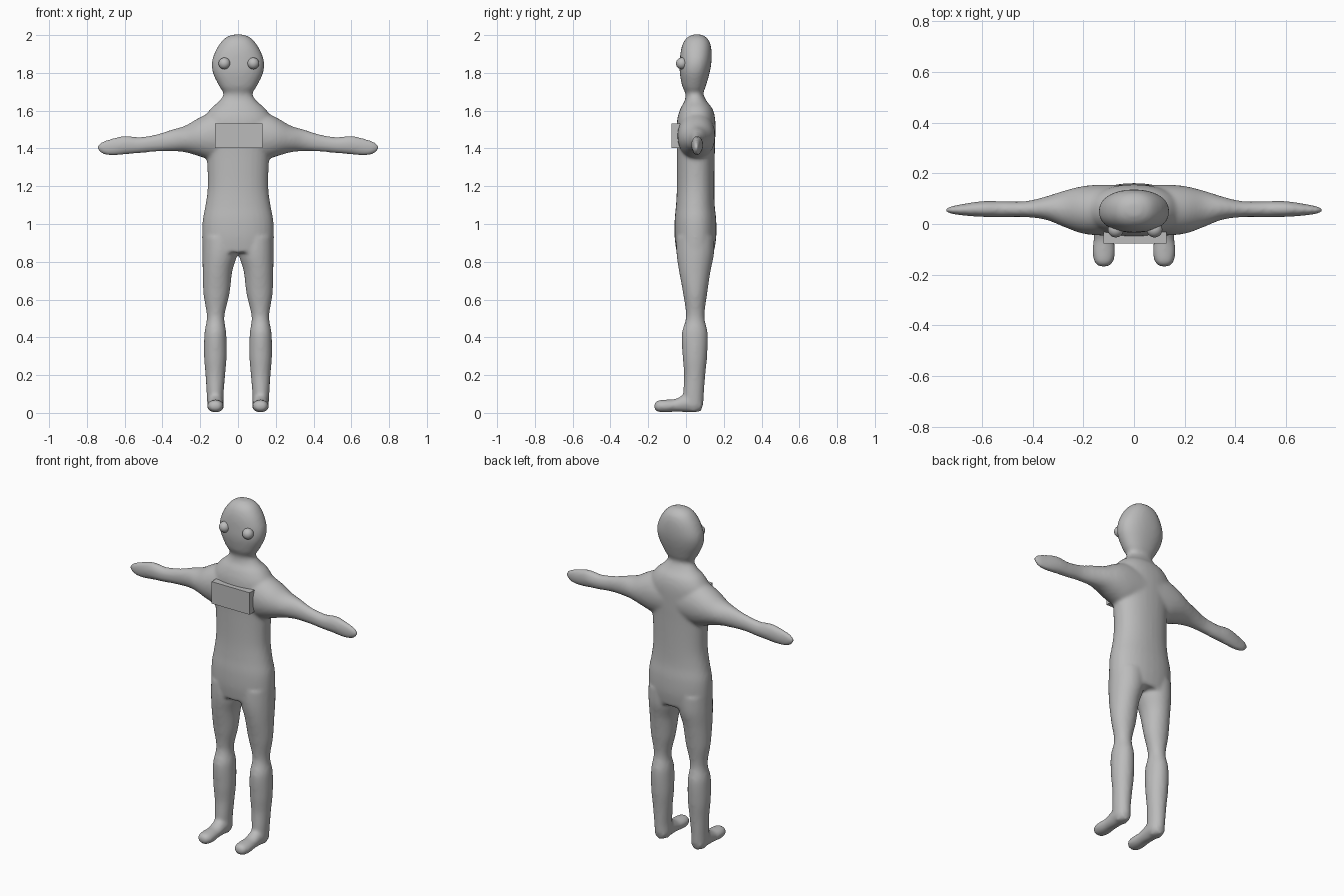
import bpy, bmesh, math
from mathutils import Vector

grey = bpy.data.materials.new("plain grey")
grey.diffuse_color = (0.5, 0.5, 0.5, 1)
SIDES, STEPS = 32, 6


def spline(rings):
    """Catmull-Rom smoothing of a list of section tuples."""
    out = []
    for i in range(len(rings) - 1):
        p = [Vector(rings[min(max(i + k, 0), len(rings) - 1)]) for k in (-1, 0, 1, 2)]
        for s in range(STEPS):
            t = s / STEPS
            out.append(0.5 * (2 * p[1] + (p[2] - p[0]) * t
                       + (2 * p[0] - 5 * p[1] + 4 * p[2] - p[3]) * t * t
                       + (3 * p[1] - p[0] - 3 * p[2] + p[3]) * t ** 3))
    return out + [Vector(rings[-1])]


def loft(bm, rings, axis, power=1.0, flip=1):
    """Rings are (position, a min, a max, b min, b max) along the axis."""
    loops = []
    for pos, a0, a1, b0, b1 in spline(rings):
        loop = []
        for k in range(SIDES):
            t = 2 * math.pi * k / SIDES
            c, s = math.cos(t), math.sin(t)
            a = (a0 + a1) / 2 + (a1 - a0) / 2 * math.copysign(abs(c) ** power, c)
            b = (b0 + b1) / 2 + (b1 - b0) / 2 * math.copysign(abs(s) ** power, s)
            x, y, z = {'z': (a, b, pos), 'x': (pos, b, a), 'y': (a, pos, b)}[axis]
            loop.append(bm.verts.new((x * flip, y, z)))
        loops.append(loop)
    faces = [bm.faces.new(loops[0]), bm.faces.new(loops[-1][::-1])]
    for l0, l1 in zip(loops, loops[1:]):
        for k in range(SIDES):
            n = (k + 1) % SIDES
            faces.append(bm.faces.new((l0[k], l1[k], l1[n], l0[n])))
    bmesh.ops.recalc_face_normals(bm, faces=faces)


def finish(name, bm, smooth=True):
    me = bpy.data.meshes.new(name)
    bm.to_mesh(me)
    bm.free()
    me.materials.append(grey)
    ob = bpy.data.objects.new(name, me)
    bpy.context.collection.objects.link(ob)
    for p in me.polygons:
        p.use_smooth = smooth
    return ob


bm = bmesh.new()
# torso, neck and head
loft(bm, [(0.85, -.187, .187, -.05, .148), (0.93, -.19, .19, -.06, .16),
          (1.02, -.187, .187, -.06, .16), (1.10, -.172, .172, -.053, .152),
          (1.20, -.16, .16, -.048, .15), (1.35, -.165, .165, -.048, .152),
          (1.45, -.18, .18, -.05, .155), (1.55, -.18, .18, -.047, .155),
          (1.61, -.145, .145, -.03, .14), (1.65, -.10, .10, -.008, .11),
          (1.69, -.077, .077, -.003, .092), (1.73, -.10, .10, -.02, .105),
          (1.80, -.133, .133, -.033, .125), (1.86, -.138, .138, -.033, .135),
          (1.92, -.117, .117, -.027, .135), (1.965, -.088, .088, -.012, .125),
          (1.99, -.06, .06, .01, .105), (2.003, -.025, .025, .035, .08)], 'z', 0.9)
for side in (-1, 1):
    # arm and hand
    loft(bm, [(0.05, 1.34, 1.60, -.045, .155), (0.14, 1.34, 1.59, -.045, .155),
              (0.21, 1.36, 1.56, -.036, .148), (0.28, 1.38, 1.52, -.01, .13),
              (0.35, 1.385, 1.50, .017, .108), (0.43, 1.383, 1.475, .027, .09),
              (0.52, 1.375, 1.46, .027, .09), (0.60, 1.368, 1.467, .028, .09),
              (0.67, 1.362, 1.452, .033, .08), (0.72, 1.372, 1.435, .04, .07),
              (0.742, 1.39, 1.42, .048, .062)], 'x', 1, side)
    # leg
    loft(bm, [(0.93, .004, .186, -.05, .15), (0.84, .004, .188, -.05, .148),
              (0.75, .03, .187, -.037, .13), (0.63, .045, .183, -.015, .112),
              (0.51, .072, .165, .0, .098), (0.42, .062, .178, -.022, .115),
              (0.30, .060, .18, -.018, .112), (0.20, .068, .172, -.01, .102),
              (0.10, .076, .166, -.015, .095), (0.04, .076, .162, -.01, .09),
              (0.01, .09, .15, .005, .075)], 'z', 1, side)
    # foot
    loft(bm, [(0.08, .09, .15, .01, .07), (0.05, .076, .162, .003, .10),
              (-0.01, .078, .16, .004, .095), (-0.06, .078, .16, .006, .073),
              (-0.11, .074, .164, .002, .07), (-0.15, .082, .157, .006, .066),
              (-0.168, .10, .14, .02, .05)], 'y', 1, side)
body = finish("body", bm)
# fuse all limbs into one soft skin
rm = body.modifiers.new("fuse", 'REMESH')
rm.mode = 'VOXEL'
rm.voxel_size = 0.01
rm.use_smooth_shade = True
sm = body.modifiers.new("soften", 'SMOOTH')
sm.factor = 0.5
sm.iterations = 6

# eyes
for name, x in (("right_eye", -.072), ("left_eye", .081)):
    bm = bmesh.new()
    bmesh.ops.create_uvsphere(bm, u_segments=24, v_segments=16, radius=0.031)
    bmesh.ops.translate(bm, verts=bm.verts, vec=(x, -.022, 1.85))
    finish(name, bm)

# chest plate
bm = bmesh.new()
bmesh.ops.create_cube(bm, size=1)
bmesh.ops.scale(bm, verts=bm.verts, vec=(.25, .045, .13))
bmesh.ops.translate(bm, verts=bm.verts, vec=(.004, -.0535, 1.468))
finish("chest_plate", bm, smooth=False)
